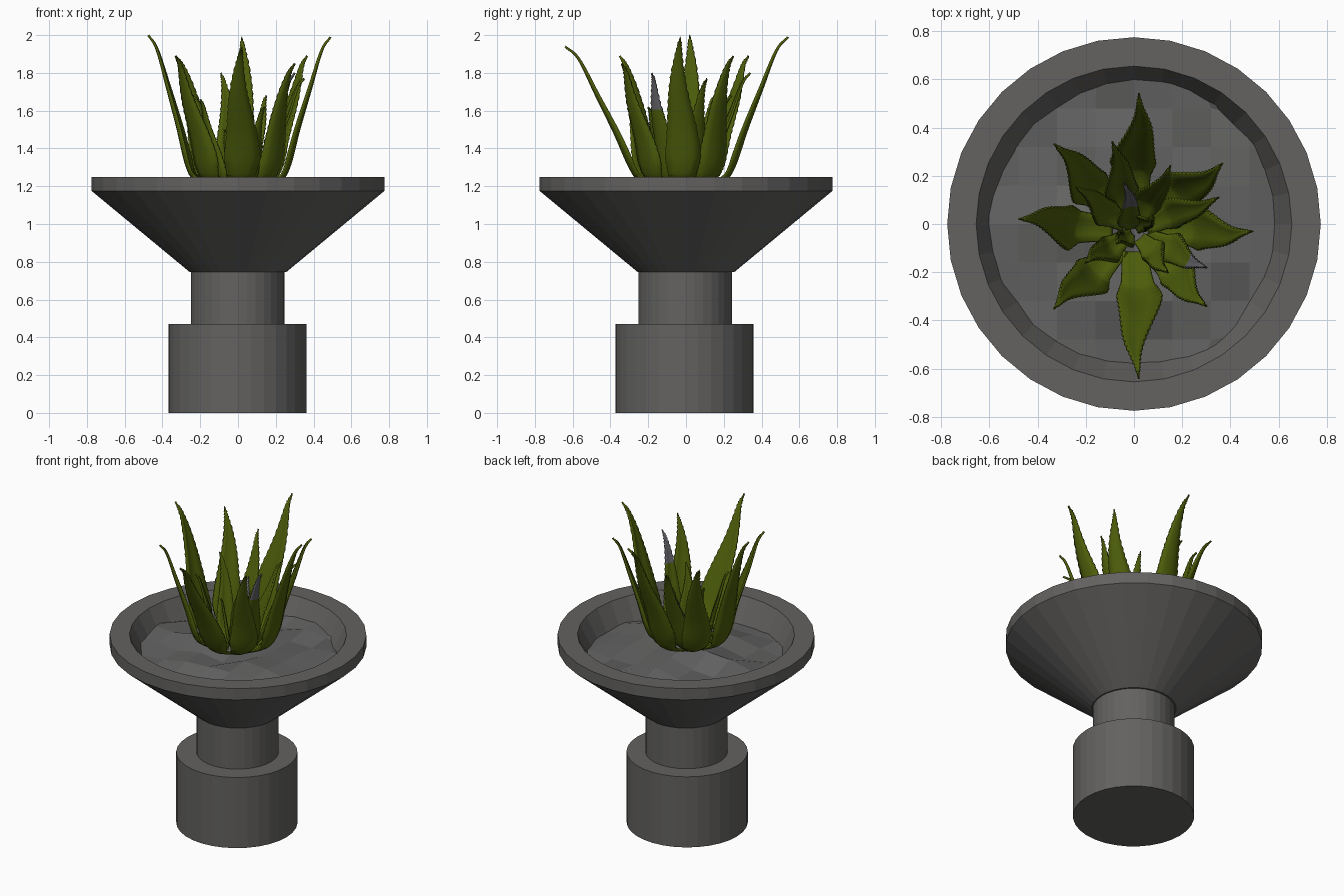
import bpy, bmesh, math, random
from mathutils import Vector

if "Cube" in bpy.data.objects:
    bpy.data.objects.remove(bpy.data.objects["Cube"])

random.seed(4)


def material(name, rgb):
    m = bpy.data.materials.new(name)
    m.diffuse_color = (*rgb, 1)
    m.use_nodes = True
    m.node_tree.nodes["Principled BSDF"].inputs["Base Color"].default_value = m.diffuse_color
    return m


STONE = material("dark stone", (0.125, 0.122, 0.118))
SOIL = material("grey soil", (0.125, 0.123, 0.122))
GREEN = material("leaf green", (0.072, 0.108, 0.003))
DRY = material("dry leaf grey", (0.125, 0.125, 0.14))


def finish(bm, name, mats):
    bmesh.ops.recalc_face_normals(bm, faces=bm.faces)
    me = bpy.data.meshes.new(name)
    bm.to_mesh(me)
    bm.free()
    ob = bpy.data.objects.new(name, me)
    bpy.context.collection.objects.link(ob)
    for m in mats:
        me.materials.append(m)
    return ob


def lathe(name, profile, mat, cx=0, cy=0, sides=32):
    """Turn a (radius, z) profile into a capped faceted solid."""
    bm = bmesh.new()
    rings = []
    for r, z in profile:
        rings.append([bm.verts.new((cx + r * math.cos(2 * math.pi * i / sides),
                                    cy + r * math.sin(2 * math.pi * i / sides), z))
                      for i in range(sides)])
    for a, b in zip(rings, rings[1:]):
        for i in range(sides):
            j = (i + 1) % sides
            bm.faces.new((a[i], a[j], b[j], b[i]))
    bm.faces.new(rings[0])
    bm.faces.new(rings[-1])
    return finish(bm, name, [mat])


# Pedestal and bowl
lathe("base", [(0.366, 0), (0.366, 0.47)], STONE, -0.003, -0.008)
lathe("neck", [(0.248, 0.46), (0.248, 0.76)], STONE, -0.001, -0.004)
lathe("bowl", [(0.255, 0.745), (0.775, 1.175), (0.775, 1.25),
               (0.655, 1.25), (0.57, 1.08)], STONE)

# Lumpy soil: coarse square grid pulled into a disc, mounded in the middle
bm = bmesh.new()
bmesh.ops.create_grid(bm, x_segments=8, y_segments=8, size=0.64)
for v in bm.verts:
    r = v.co.length
    if r > 0.64:
        v.co *= 0.64 / r
        r = 0.64
    v.co.z = 1.165 - 0.045 * (r / 0.64) + random.uniform(-0.035, 0.035) * (r > 0.1)
finish(bm, "soil", [SOIL])


def spline(pts, t):
    """Catmull-Rom point on a short list of (r, z) points."""
    p = [2 * pts[0] - pts[1]] + pts + [2 * pts[-1] - pts[-2]]
    s = min(t, 0.9999) * (len(pts) - 1)
    i, u = int(s), s - int(s)
    a, b, c, d = p[i:i + 4]
    return 0.5 * (2 * b + (c - a) * u + (2 * a - 5 * b + 4 * c - d) * u * u
                  + (3 * b - a - 3 * c + d) * u ** 3)


def leaf(name, x, y, z, foot, width, sway=0.02, dry_from=2.0):
    """Folded, toothed blade rising from the rosette to a tip at (x, y, z)."""
    cy = -0.03
    tip_r = math.hypot(x, y - cy)
    out = Vector((x, y - cy, 0)).normalized()
    side = Vector((-out.y, out.x, 0))
    h = z - 1.25
    # (share of the way from foot to tip, share of the height)
    path = [Vector((foot * 0.35, 1.17)), Vector((foot * 0.85, 1.23))]
    path += [Vector((foot + a * (tip_r - foot), 1.25 + b * h))
             for a, b in ((0.05, 0.07), (0.28, 0.34), (0.54, 0.62), (0.8, 0.9), (1, 1))]
    bm = bmesh.new()
    rows, n = [], 60
    for k in range(n + 1):
        t = k / n
        r, pz = spline(path, t)
        tan = spline(path, min(t + 0.02, 1)) - spline(path, max(t - 0.02, 0))
        tan.normalize()
        inward = out * -tan.y + Vector((0, 0, tan.x))
        g = (pz - 1.17) / (z - 1.17)  # height along the blade
        w = width * min(0.55 + 2.2 * g, 1) * (1 - max(0, (g - 0.25) / 0.75) ** 1.15) + 0.001
        mid = out * r + Vector((0, cy, pz)) + side * sway * math.sin(2 * math.pi * g)
        tooth = 0.005 if k % 2 and 0.1 < g < 0.97 else 0
        row = []
        for u in (-1, -0.5, 0, 0.5, 1):
            off = u * w + math.copysign(tooth, u) * (abs(u) == 1)
            row.append(bm.verts.new(mid + side * off + inward * (0.28 * w * u * u)))
        rows.append(row)
    for k, (a, b) in enumerate(zip(rows, rows[1:])):
        for i in range(4):
            f = bm.faces.new((a[i], a[i + 1], b[i + 1], b[i]))
            f.smooth = True
            f.material_index = int(k > n * dry_from)
    ob = finish(bm, name, [GREEN, DRY])
    mod = ob.modifiers.new("thickness", "SOLIDIFY")
    mod.thickness = 0.012
    mod.offset = 0


# Outer ring: tip x, y, z, foot radius, half width
outer = [(0.02, 0.54, 1.99, 0.27, 0.09), (0.02, -0.64, 1.94, 0.25, 0.09),
         (-0.475, 0.02, 2.0, 0.26, 0.088), (0.49, -0.03, 1.99, 0.26, 0.088),
         (-0.33, 0.33, 1.89, 0.25, 0.085), (0.365, 0.25, 1.89, 0.25, 0.085),
         (-0.33, -0.35, 1.89, 0.25, 0.085), (0.30, -0.34, 1.85, 0.24, 0.08)]
for i, p in enumerate(outer):
    leaf(f"outer_leaf_{i + 1}", *p, 0.014)

# Inner ring and heart
inner = [(0.35, 0.11, 1.77, 0.17, 0.06), (-0.09, 0.34, 1.80, 0.17, 0.065),
         (-0.24, 0.15, 1.68, 0.14, 0.055), (0.15, 0.24, 1.68, 0.14, 0.055),
         (-0.20, -0.16, 1.66, 0.13, 0.055), (0.14, -0.2, 1.62, 0.12, 0.05),
         (0.08, 0.03, 1.55, 0.05, 0.035), (-0.07, -0.08, 1.5, 0.05, 0.035)]
for i, p in enumerate(inner):
    leaf(f"inner_leaf_{i + 1}", *p, 0.01)

# Partly dried leaves
leaf("dry_leaf_1", 0.30, -0.18, 1.80, 0.17, 0.06, 0.01, dry_from=0.68)
leaf("dry_leaf_2", -0.04, 0.17, 1.56, 0.05, 0.045, 0.01, dry_from=0.55)
